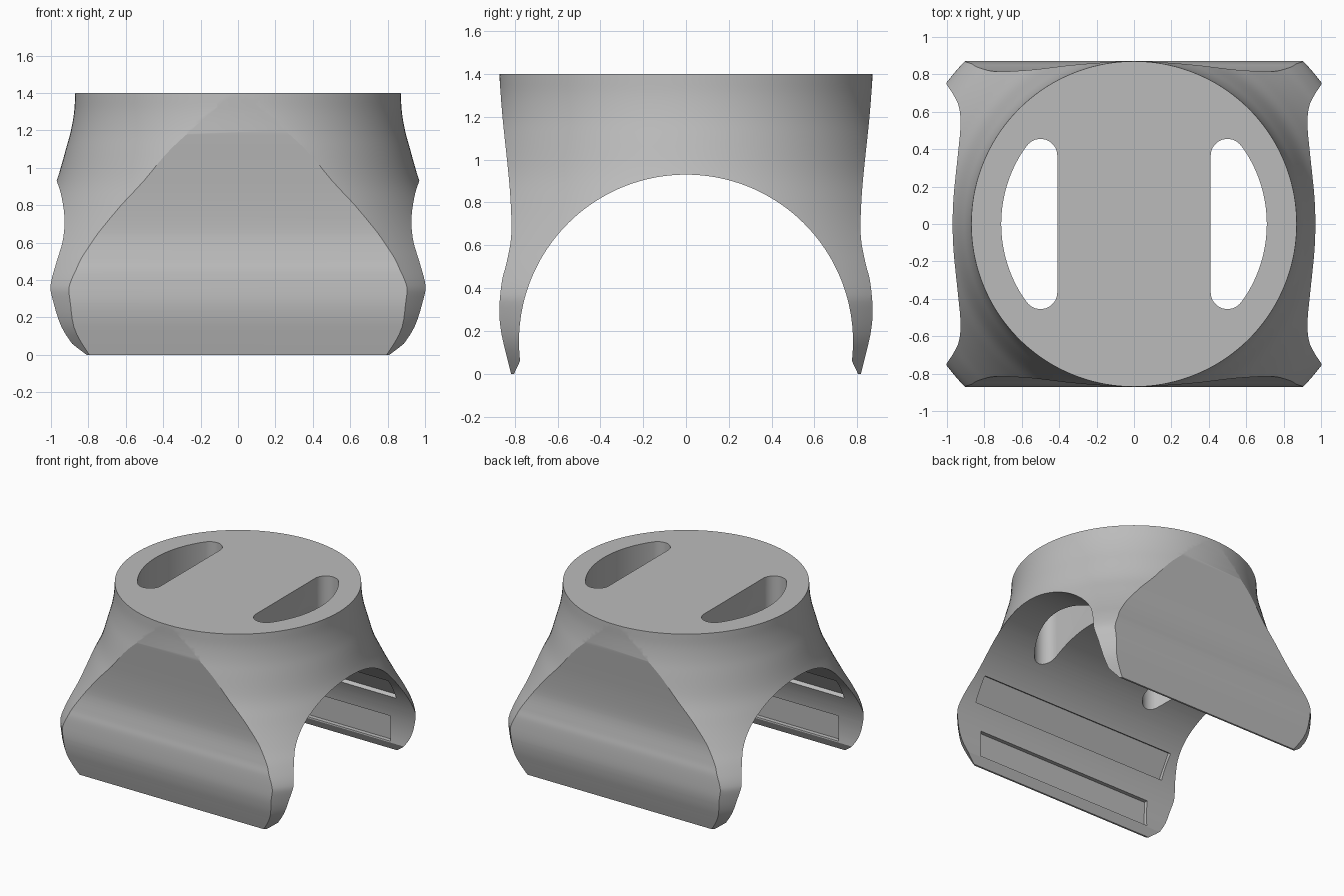
import bpy, bmesh, math
from mathutils import Matrix, Vector

if "Cube" in bpy.data.objects:
    bpy.data.objects.remove(bpy.data.objects["Cube"])

grey = bpy.data.materials.new("plain grey")
grey.use_nodes = True
COLOUR = (0.5, 0.5, 0.5, 1)
grey.diffuse_color = COLOUR
grey.node_tree.nodes["Principled BSDF"].inputs["Base Color"].default_value = COLOUR

BORE_R, BORE_Z = 0.78, 0.15


def smooth_path(pts, steps=6):
    """Catmull-Rom curve through 2D points."""
    p = [Vector(q) for q in pts]
    p = [2 * p[0] - p[1]] + p + [2 * p[-1] - p[-2]]
    out = []
    for a, b, c, d in zip(p, p[1:], p[2:], p[3:]):
        for i in range(steps):
            t = i / steps
            out.append(0.5 * (2 * b + (c - a) * t + (2 * a - 5 * b + 4 * c - d) * t * t
                              + (3 * b - a - 3 * c + d) * t ** 3))
    return out + [p[-2]]


def make_object(name, bm):
    bmesh.ops.recalc_face_normals(bm, faces=bm.faces)
    mesh = bpy.data.meshes.new(name)
    bm.to_mesh(mesh)
    bm.free()
    mesh.materials.append(grey)
    obj = bpy.data.objects.new(name, mesh)
    bpy.context.collection.objects.link(obj)
    return obj


def prism(name, points, offset):
    """Extrude a closed planar outline along an offset."""
    bm = bmesh.new()
    face = bm.faces.new([bm.verts.new(p) for p in points])
    new = bmesh.ops.extrude_face_region(bm, geom=[face], use_keep_orig=True)["geom"]
    bmesh.ops.translate(bm, vec=offset, verts=[v for v in new if isinstance(v, bmesh.types.BMVert)])
    return make_object(name, bm)


def cut(target, tool, operation):
    mod = target.modifiers.new(operation, "BOOLEAN")
    mod.operation, mod.solver, mod.object = operation, "EXACT", tool
    bpy.context.view_layer.objects.active = target
    bpy.ops.object.modifier_apply(modifier=mod.name)
    bpy.data.objects.remove(tool)


# Flared round body: radius and height, revolved about z
flare = smooth_path([(1.09, -0.06), (1.14, 0), (1.225, 0.15), (1.254, 0.31), (1.245, 0.39),
                     (1.194, 0.5), (1.135, 0.6), (1.08, 0.7), (1.03, 0.8), (0.97, 0.93),
                     (0.92, 1.1), (0.893, 1.2), (0.876, 1.3), (0.87, 1.4)], 4)
bm = bmesh.new()
SIDES = 144
rings = [[bm.verts.new((r * math.cos(k * math.tau / SIDES), r * math.sin(k * math.tau / SIDES), z))
          for k in range(SIDES)] for r, z in flare]
for low, high in zip(rings, rings[1:]):
    for k in range(SIDES):
        n = (k + 1) % SIDES
        bm.faces.new((low[k], low[n], high[n], high[k]))
bm.faces.new(rings[0])
bm.faces.new(rings[-1])
body = make_object("saddle_mount", bm)

# Side profile with two curved legs and the round bore
leg = smooth_path([(0.817, 0), (0.842, 0.1), (0.864, 0.2), (0.872, 0.3), (0.86, 0.43),
                   (0.84, 0.51), (0.82, 0.61), (0.815, 0.7), (0.822, 0.85), (0.836, 1.0),
                   (0.857, 1.2), (0.872, 1.4), (0.876, 1.5)], 5)
start = math.asin((0.06 - BORE_Z) / BORE_R)
arc = [start + (math.pi - 2 * start) * i / 96 for i in range(97)]
bore = [(BORE_R * math.cos(a), BORE_Z + BORE_R * math.sin(a)) for a in arc]
outline = ([(y, z) for y, z in reversed(leg)] + [(0.803, 0)] + bore + [(-0.803, 0)]
           + [(-y, z) for y, z in leg])
profile = prism("side_profile", [(-1.4, y, z) for y, z in outline], (2.8, 0, 0))
cut(body, profile, "INTERSECT")

# Two strap slots: straight inside, arc outside, rounded ends
for side in (1, -1):
    corner = math.atan2(0.365, 0.5)
    end = [math.pi - (math.pi - corner) * i / 16 for i in range(17)]
    top = [(0.5 + 0.09 * math.cos(a), 0.365 + 0.09 * math.sin(a)) for a in end]
    rim = [corner * (1 - i / 12) for i in range(1, 12)]
    top += [(0.71 * math.cos(a), 0.71 * math.sin(a)) for a in rim]
    slot = top + [(0.71, 0)] + [(x, -y) for x, y in reversed(top)]
    cut(body, prism("slot_cutter", [(side * x, y, 0.2) for x, y in slot], (0, 0, 1.6)), "DIFFERENCE")

# Shallow pads cut into the inside of each leg
for side in (1, -1):
    for angle, half_length in ((30, 0.86), (1.5, 0.77)):
        a = math.radians(angle)
        bm = bmesh.new()
        bmesh.ops.create_cube(bm, size=1)
        bmesh.ops.scale(bm, vec=(2 * half_length, 0.12, 0.2), verts=bm.verts)
        bmesh.ops.translate(bm, vec=(0, 0.745, 0), verts=bm.verts)
        bmesh.ops.rotate(bm, matrix=Matrix.Rotation(a, 3, "X"), verts=bm.verts)
        bmesh.ops.translate(bm, vec=(0, 0, BORE_Z), verts=bm.verts)
        bmesh.ops.scale(bm, vec=(1, side, 1), verts=bm.verts)
        cut(body, make_object("pad_cutter", bm), "DIFFERENCE")

bpy.ops.object.select_all(action="DESELECT")
body.select_set(True)
bpy.context.view_layer.objects.active = body
bpy.ops.object.shade_smooth_by_angle(angle=math.radians(25))
